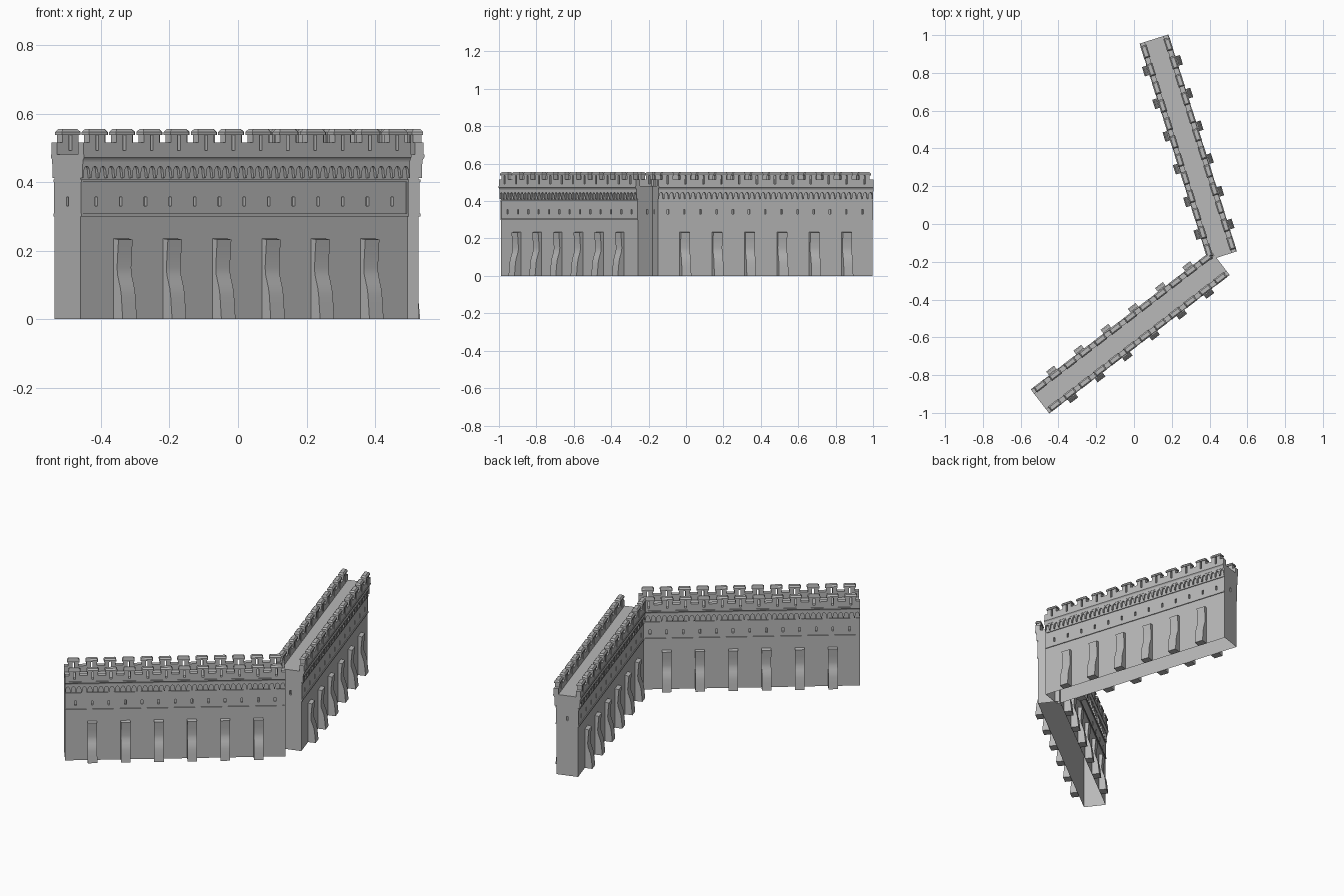
import bpy, bmesh, math
from mathutils import Matrix, Vector

cube = bpy.data.objects.get("Cube")
if cube:
    bpy.data.objects.remove(cube)

stone = bpy.data.materials.new("grey stone")
stone.use_nodes = True
stone.diffuse_color = (0.48, 0.48, 0.48, 1)
stone.node_tree.nodes["Principled BSDF"].inputs["Base Color"].default_value = (0.48, 0.48, 0.48, 1)

HALF = 0.602        # half length of a wall
BODY = 0.0625       # half thickness of the body
OUTER = 0.077       # half thickness at the cornice
FLOOR = 0.48        # height of the walkway
BAY = 0.0908        # spacing of the arrow slits


def box(bm, x0, x1, y0, y1, z0, z1, taper=0.0):
    """Box whose top is drawn in by taper."""
    verts = bmesh.ops.create_cube(bm, size=1)["verts"]
    for v in verts:
        top = v.co.z > 0
        t = taper if top else 0
        v.co = Vector((x1 - t if v.co.x > 0 else x0 + t,
                       y1 - t if v.co.y > 0 else y0 + t,
                       z1 if top else z0))


def prism(bm, points, offset):
    """Closed polygon pushed along an offset."""
    face = bm.faces.new([bm.verts.new(p) for p in points])
    new = bmesh.ops.extrude_face_region(bm, geom=[face], use_keep_orig=True)["geom"]
    bmesh.ops.translate(bm, vec=offset, verts=[g for g in new if isinstance(g, bmesh.types.BMVert)])


def slit_panel(bm, half, centres, rotation, out):
    """Wall face with recessed arrow slits."""
    xs = [-half] + [c + d for c in centres for d in (-0.005, 0.005)] + [half]
    zs = [0, 0.33, 0.356, FLOOR]
    turn = Matrix.Rotation(rotation, 4, 'Z')
    grid = [[bm.verts.new(turn @ Vector((x, -out, z))) for x in xs] for z in zs]
    slits = []
    for j in range(len(zs) - 1):
        for i in range(len(xs) - 1):
            f = bm.faces.new((grid[j][i], grid[j][i + 1], grid[j + 1][i + 1], grid[j + 1][i]))
            if j == 1 and i % 2:
                slits.append(f)
    inward = turn @ Vector((0, 0.012, 0))
    for f in bmesh.ops.extrude_discrete_faces(bm, faces=slits)["faces"]:
        bmesh.ops.translate(bm, vec=inward, verts=f.verts)


def make(name, bm, matrix, mirrored=True, smooth=False):
    if mirrored:
        bmesh.ops.recalc_face_normals(bm, faces=bm.faces)
    mesh = bpy.data.meshes.new(name)
    bm.to_mesh(mesh)
    bm.free()
    mesh.materials.append(stone)
    ob = bpy.data.objects.new(name, mesh)
    bpy.context.collection.objects.link(ob)
    ob.matrix_world = matrix
    if mirrored:
        ob.modifiers.new("both_sides", 'MIRROR').use_axis = (False, True, False)
    if smooth:
        bpy.ops.object.select_all(action='DESELECT')
        ob.select_set(True)
        bpy.context.view_layer.objects.active = ob
        bpy.ops.object.shade_smooth_by_angle(angle=math.radians(40))
    return ob


def build_wall(prefix, matrix):
    # hollow body with slits on the sides and ends, closed by the walkway
    bm = bmesh.new()
    for k in (0, 1):
        slit_panel(bm, HALF, [BAY * i for i in range(-6, 7)], k * math.pi, BODY)
        slit_panel(bm, BODY, [0], math.pi / 2 + k * math.pi, HALF)
    bm.faces.new([bm.verts.new((x * HALF, y * BODY, FLOOR))
                  for x, y in ((-1, -1), (1, -1), (1, 1), (-1, 1))])
    bmesh.ops.remove_doubles(bm, verts=bm.verts, dist=0.0001)
    make(prefix + "_body", bm, matrix, mirrored=False)

    # thin ledges around the slit band, with end strips
    bm = bmesh.new()
    for z in (0.3, 0.4):
        box(bm, -HALF, HALF, -BODY - 0.005, -BODY, z, z + 0.008)
    for s in (-1, 1):
        x = s * (HALF - 0.003)
        box(bm, x - 0.003, x + 0.003, -BODY - 0.003, -BODY, 0.308, 0.4)
    make(prefix + "_ledges", bm, matrix)

    # stepped cornice
    bm = bmesh.new()
    steps = [(BODY - 0.004, 0.452), (BODY + 0.011, 0.452), (BODY + 0.011, 0.46),
             (OUTER - 0.002, 0.466), (OUTER + 0.003, 0.472), (OUTER + 0.003, 0.48),
             (BODY - 0.004, 0.48)]
    prism(bm, [(-HALF, -y, z) for y, z in steps], (2 * HALF, 0, 0))
    make(prefix + "_cornice", bm, matrix)

    # row of small arches on tapering corbels
    bm = bmesh.new()
    count = 40
    pitch = 2 * HALF / count
    for i in range(count):
        c = -HALF + (i + 0.5) * pitch
        r = pitch * 0.33
        arch = [(c + r * math.cos(a), 0.432 + 1.4 * r * math.sin(a))
                for a in [math.pi * k / 8 for k in range(9)]]
        outline = ([(c + pitch / 2, 0.453), (c + pitch / 2, 0.412), (c + pitch * 0.42, 0.412)]
                   + arch + [(c - pitch * 0.42, 0.412), (c - pitch / 2, 0.412), (c - pitch / 2, 0.453)])
        prism(bm, [(x, -BODY - 0.01, z) for x, z in outline], (0, 0.01, 0))
    make(prefix + "_arches", bm, matrix)

    # parapet, left open at each merlon slit
    bm = bmesh.new()
    inner = OUTER - 0.026
    box(bm, -HALF, HALF, -OUTER, -inner, FLOOR - 0.001, 0.492)
    merlons = [(-5.5 + i) * HALF / 6 for i in range(12)]
    stops = [-HALF] + [m + d for m in merlons for d in (-0.005, 0.005)] + [HALF]
    for a, b in zip(stops[::2], stops[1::2]):
        box(bm, a, b, -OUTER, -inner, 0.492, 0.515)
    make(prefix + "_parapet", bm, matrix)

    # merlons: two posts under a chamfered cap
    bm = bmesh.new()
    for m in merlons:
        for s in (-1, 1):
            x0, x1 = sorted((m + s * 0.005, m + s * 0.029))
            box(bm, x0, x1, -OUTER, -inner, 0.515, 0.54)
        box(bm, m - 0.034, m + 0.034, -OUTER - 0.004, -inner + 0.004, 0.538, 0.546)
        box(bm, m - 0.034, m + 0.034, -OUTER - 0.004, -inner + 0.004, 0.546, 0.555, 0.007)
    make(prefix + "_merlons", bm, matrix)

    # curved buttresses
    bm = bmesh.new()
    curve = [(0.0, 0.235), (0.023, 0.232), (0.019, 0.19), (0.016, 0.15), (0.018, 0.13),
             (0.025, 0.11), (0.032, 0.09), (0.036, 0.07), (0.039, 0.04), (0.043, 0.0), (0.0, 0.0)]
    for i in range(6):
        x = (i - 2.5) * 2 * BAY
        prism(bm, [(x - 0.026, -BODY - p, z) for p, z in curve], (0.052, 0, 0))
    make(prefix + "_buttresses", bm, matrix, smooth=True)


for prefix, place, angle in (("front_wall", (-0.02, -0.573, 0), 37.5),
                             ("rear_wall", (0.287, 0.405, 0), 107.5)):
    build_wall(prefix, Matrix.Translation(place) @ Matrix.Rotation(math.radians(angle), 4, 'Z'))
